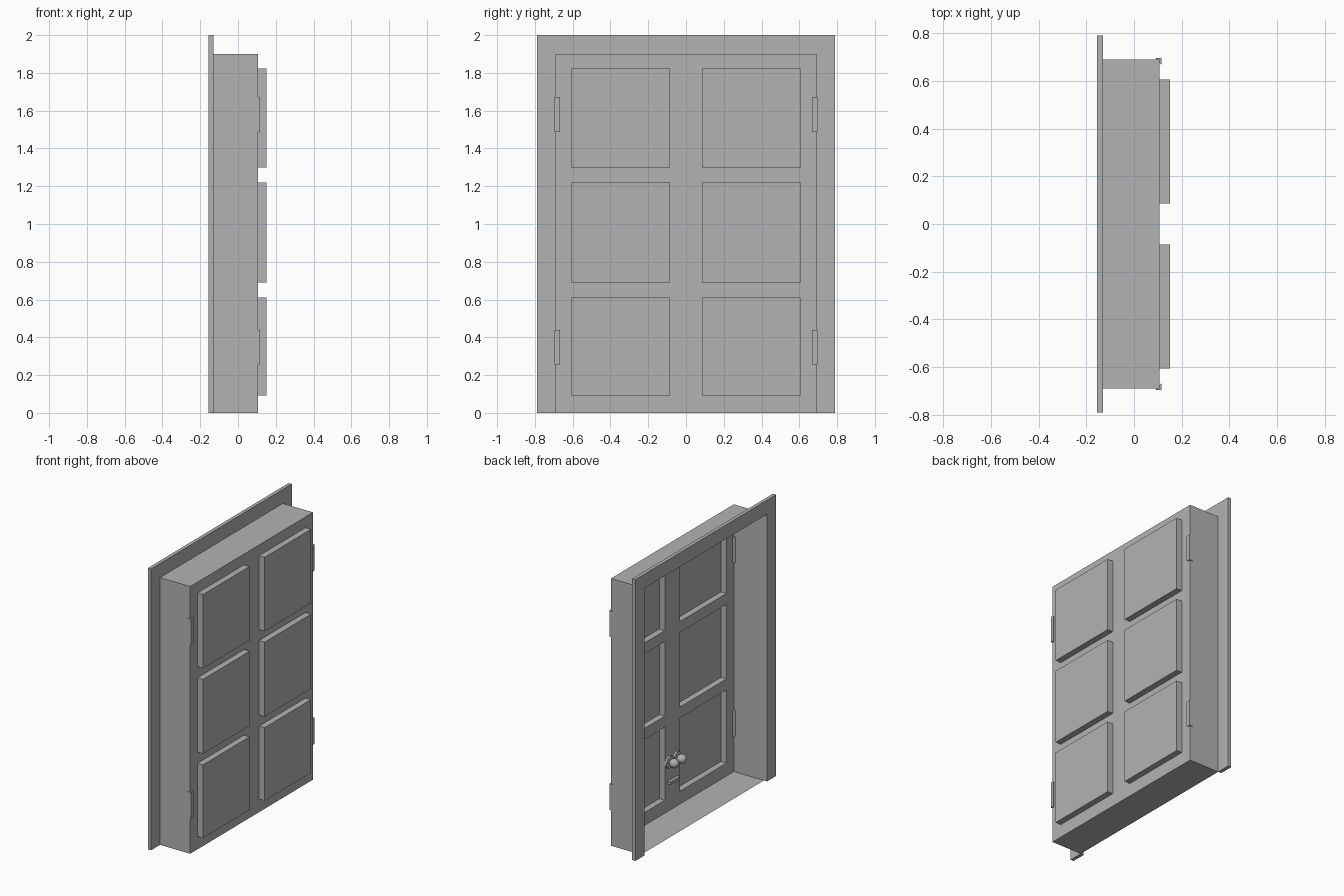
import bpy, bmesh, math
from mathutils import Matrix, Vector

cube = bpy.data.objects.get("Cube")
if cube:
    bpy.data.objects.remove(cube, do_unlink=True)

GREY = (0.45, 0.45, 0.45, 1)
mat = bpy.data.materials.new("plain_grey")
mat.use_nodes = True
mat.diffuse_color = GREY
mat.node_tree.nodes["Principled BSDF"].inputs["Base Color"].default_value = GREY

BACK, MOUTH, TRIM_FRONT = 0.107, -0.13, -0.155   # depths along x
HALF, TOP = 0.69, 1.9                            # recess opening


def finish(name, bm, smooth=False, fix_normals=True):
    if fix_normals:
        bmesh.ops.recalc_face_normals(bm, faces=bm.faces)
    me = bpy.data.meshes.new(name)
    bm.to_mesh(me)
    bm.free()
    me.materials.append(mat)
    ob = bpy.data.objects.new(name, me)
    bpy.context.collection.objects.link(ob)
    if smooth:
        bpy.ops.object.select_all(action='DESELECT')
        ob.select_set(True)
        bpy.context.view_layer.objects.active = ob
        bpy.ops.object.shade_smooth_by_angle(angle=math.radians(35))
    return ob


def prism(name, points, offset):
    """Flat outline pushed along an offset vector."""
    bm = bmesh.new()
    face = bm.faces.new([bm.verts.new(p) for p in points])
    res = bmesh.ops.extrude_face_region(bm, geom=[face], use_keep_orig=True)
    verts = [g for g in res["geom"] if isinstance(g, bmesh.types.BMVert)]
    bmesh.ops.translate(bm, verts=verts, vec=offset)
    return finish(name, bm)


# Door wall with six pushed-out panels and the surrounding recess, one thin sheet
ys = [-HALF, -0.607, -0.085, 0.085, 0.607, HALF]
zs = [0, 0.092, 0.612, 0.69, 1.22, 1.298, 1.823, TOP]
bm = bmesh.new()
grid = [[bm.verts.new((BACK, y, z)) for z in zs] for y in ys]
panels = []
for i in range(len(ys) - 1):
    for j in range(len(zs) - 1):
        f = bm.faces.new((grid[i][j], grid[i + 1][j], grid[i + 1][j + 1], grid[i][j + 1]))
        if i % 2 and j % 2:
            panels.append(f)
rim = [e for e in bm.edges if e.is_boundary]
res = bmesh.ops.extrude_edge_only(bm, edges=rim)
bmesh.ops.translate(bm, vec=(MOUTH - BACK, 0, 0),
                    verts=[g for g in res["geom"] if isinstance(g, bmesh.types.BMVert)])
for f in bmesh.ops.extrude_discrete_faces(bm, faces=panels)["faces"]:
    bmesh.ops.translate(bm, verts=f.verts, vec=(0.043, 0, 0))
bmesh.ops.dissolve_limit(bm, angle_limit=0.01, verts=bm.verts, edges=bm.edges)
finish("door_and_recess", bm)

# Trim around the opening
outline = [(-0.79, 0), (-0.79, 2), (0.79, 2), (0.79, 0),
           (HALF, 0), (HALF, TOP), (-HALF, TOP), (-HALF, 0)]
prism("door_trim", [(TRIM_FRONT, y, z) for y, z in outline], (MOUTH - TRIM_FRONT, 0, 0))

# Corner hinges
for side, s in (("left", 1), ("right", -1)):
    for level, z in (("lower", 0.255), ("upper", 1.487)):
        prism(f"{level}_{side}_hinge",
              [(0.09, s * 0.696, z), (0.116, s * 0.696, z), (0.116, s * 0.667, z)],
              (0, 0, 0.185))

# Pair of knobs, each a rosette, neck and ball
for side, y in (("left", 0.043), ("right", -0.043)):
    bm = bmesh.new()
    turn = Matrix.Rotation(math.pi / 2, 4, 'Y')
    for x, radius, depth in ((0.1, 0.042, 0.014), (0.085, 0.014, 0.04)):
        bmesh.ops.create_cone(bm, cap_ends=True, segments=24, radius1=radius, radius2=radius,
                              depth=depth, matrix=Matrix.Translation((x, y, 0.35)) @ turn)
    bmesh.ops.create_uvsphere(bm, u_segments=24, v_segments=12, radius=0.032,
                              matrix=Matrix.Translation((0.062, y, 0.35)) @ turn)
    finish(f"{side}_knob", bm, smooth=True)

# Slim pull bar below the knobs
bm = bmesh.new()
bmesh.ops.create_cube(bm, size=1, matrix=Matrix.Translation((0.096, 0, 0.205))
                      @ Matrix.Diagonal((0.022, 0.11, 0.02, 1)))
finish("pull_bar", bm)
